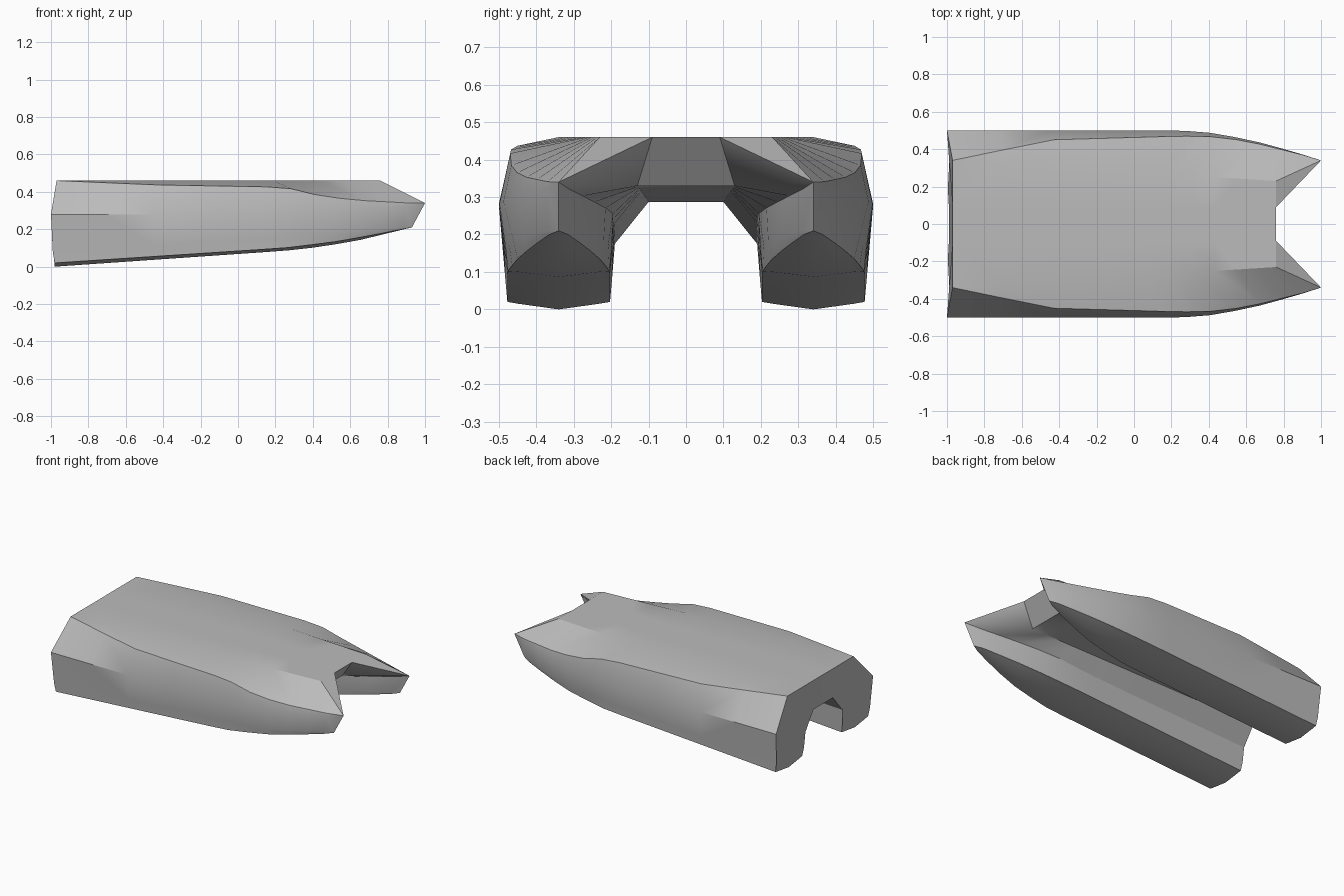
import bpy, bmesh, math

old = bpy.data.objects.get("Cube")
if old:
    bpy.data.objects.remove(old, do_unlink=True)

CENTRE = 0.34                     # distance of each keel from the centreline
TIP = (1.0, CENTRE, 0.34)         # bow point at deck level
STEM = (0.93, CENTRE, 0.21)       # foot of the stem
FRACTIONS = [0, 0.15, 0.29, 0.45, 0.6, 0.67, 0.74, 0.81, 0.88, 0.94, 1]


def run(points, end=None):
    """Resample a lengthwise line at every station, then close it on the bow."""
    line = []
    first, last = points[0][0], points[-1][0]
    for f in FRACTIONS:
        x = first + (last - first) * f
        for p, q in zip(points, points[1:]):
            if x <= q[0] + 1e-6:
                k = (x - p[0]) / (q[0] - p[0])
                line.append(tuple(a + (b - a) * k for a, b in zip(p, q)))
                break
    return line + ([end] if end else [])


def bottom_line(widths, side):
    """Line below the chine, offset to either side of the keel."""
    return run([(x, CENTRE + side * w, z) for x, w, z in widths], STEM)


# Half widths and heights of the lower hull
chine = [(-0.99, 0.142, 0.075), (0.25, 0.142, 0.158), (0.5, 0.125, 0.178),
         (0.7, 0.085, 0.195), (0.88, 0.03, 0.21)]
step = [(-0.98, 0.137, 0.02), (0.25, 0.137, 0.1), (0.5, 0.115, 0.13),
        (0.7, 0.075, 0.165), (0.88, 0.025, 0.2)]
bilge = [(-0.98, 0.108, 0.015), (0.25, 0.108, 0.098), (0.5, 0.09, 0.128),
         (0.7, 0.06, 0.163), (0.88, 0.02, 0.2)]
keel = [(-0.98, 0, 0), (0.25, 0, 0.085), (0.45, 0, 0.107),
        (0.65, 0, 0.142), (0.88, 0, 0.198)]

# Lengthwise lines from the deck centre, round one hull, to the tunnel roof
lines = [
    run([(-0.97, 0, 0.46), (0.76, 0, 0.46)]),
    run([(-0.97, 0.09, 0.46), (0.76, 0.09, 0.46)], TIP),
    run([(-0.97, 0.34, 0.46), (0.76, 0.23, 0.46)], TIP),
    run([(-0.97, 0.34, 0.46), (-0.44, 0.45, 0.437), (0.25, 0.47, 0.425),
         (0.4, 0.468, 0.387), (0.6, 0.445, 0.357), (0.9, 0.37, 0.341)], TIP),
    run([(-1, 0.5, 0.28), (0.25, 0.5, 0.28), (0.45, 0.484, 0.29),
         (0.7, 0.43, 0.31), (0.9, 0.372, 0.325)], TIP),
    bottom_line(chine, 1), bottom_line(step, 1), bottom_line(bilge, 1),
    bottom_line(keel, 1),
    bottom_line(bilge, -1), bottom_line(step, -1), bottom_line(chine, -1),
    run([(-0.995, 0.19, 0.175), (0.1, 0.19, 0.225), (0.45, 0.195, 0.26),
         (0.7, 0.25, 0.29), (0.9, 0.31, 0.32)], TIP),
    run([(-0.99, 0.1, 0.287), (0.66, 0.13, 0.33)], TIP),
    run([(-0.99, 0, 0.287), (0.66, 0, 0.33)]),
]

bm = bmesh.new()
grid = [[bm.verts.new(p) for p in line] for line in lines]

# Skin between neighbouring lines
for a, b in zip(grid, grid[1:]):
    for i in range(min(len(a), len(b)) - 1):
        bm.faces.new((a[i], a[i + 1], b[i + 1], b[i]))

# Bridge front, inner bow faces, stem and transom
last = len(FRACTIONS) - 1
bm.faces.new([grid[i][last] for i in (0, 1, -2, -1)])
bm.faces.new((grid[1][last], grid[1][-1], grid[-2][last]))
bm.faces.new([line[0] for line in grid])

bmesh.ops.remove_doubles(bm, verts=bm.verts, dist=0.0005)
bmesh.ops.dissolve_degenerate(bm, edges=bm.edges, dist=0.0005)

# Other half
half = bm.verts[:] + bm.edges[:] + bm.faces[:]
bmesh.ops.mirror(bm, geom=half, axis='Y', merge_dist=0.0005)
bmesh.ops.recalc_face_normals(bm, faces=bm.faces)

mesh = bpy.data.meshes.new("twin_hull")
bm.to_mesh(mesh)
bm.free()
hull = bpy.data.objects.new("twin_hull", mesh)
bpy.context.collection.objects.link(hull)

# Plain grey finish
grey = bpy.data.materials.new("hull_grey")
grey.use_nodes = True
colour = (0.5, 0.5, 0.5, 1)
grey.diffuse_color = colour
grey.node_tree.nodes["Principled BSDF"].inputs["Base Color"].default_value = colour
mesh.materials.append(grey)

bpy.context.view_layer.objects.active = hull
hull.select_set(True)
bpy.ops.object.shade_smooth_by_angle(angle=math.radians(25))
